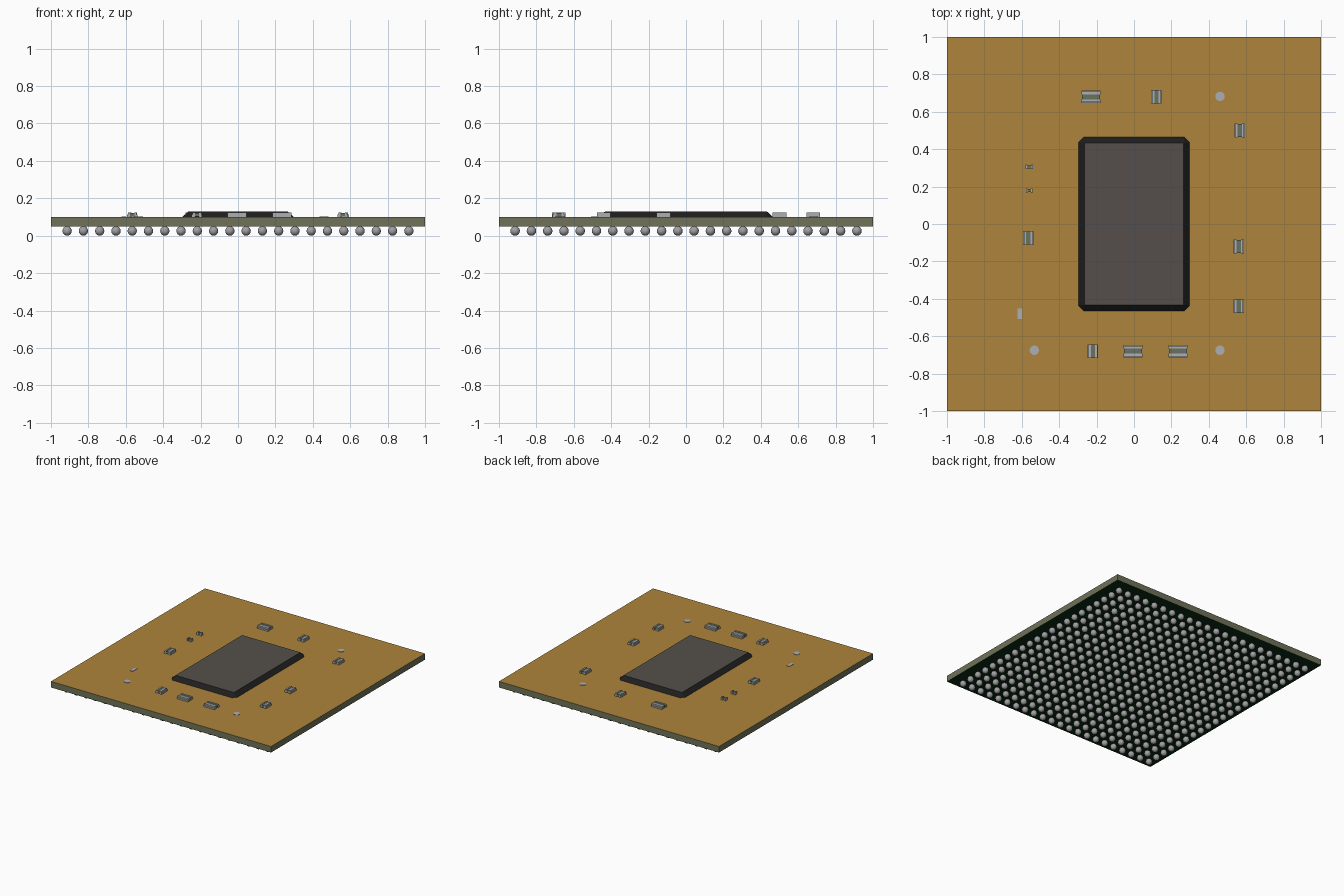
import bpy, bmesh
from mathutils import Matrix

if "Cube" in bpy.data.objects:
    bpy.data.objects.remove(bpy.data.objects["Cube"], do_unlink=True)


def material(name, rgb):
    m = bpy.data.materials.new(name)
    m.use_nodes = True
    m.diffuse_color = (*rgb, 1)
    m.node_tree.nodes["Principled BSDF"].inputs["Base Color"].default_value = (*rgb, 1)
    return m


AMBER = material("amber top", (0.43, 0.235, 0.045))
OLIVE = material("olive edge", (0.16, 0.17, 0.1))
GREEN = material("dark green underside", (0.003, 0.025, 0.006))
SOLDER = material("solder grey", (0.36, 0.35, 0.37))
BLACK = material("black casing", (0.013, 0.013, 0.013))
DIE = material("warm grey die", (0.09, 0.078, 0.07))
SILVER = material("silver contact", (0.42, 0.43, 0.45))
CERAMIC = material("grey green ceramic", (0.14, 0.17, 0.12))

TOP = 0.10     # top of the board
BOTTOM = 0.05  # underside of the board


def finish(name, bm, *mats):
    mesh = bpy.data.meshes.new(name)
    bmesh.ops.recalc_face_normals(bm, faces=bm.faces)
    bm.to_mesh(mesh)
    bm.free()
    for m in mats:
        mesh.materials.append(m)
    obj = bpy.data.objects.new(name, mesh)
    bpy.context.collection.objects.link(obj)
    return obj


def add_box(bm, centre, size, index=0):
    mat = Matrix.Translation(centre) @ Matrix.Diagonal((*size, 1))
    verts = bmesh.ops.create_cube(bm, size=1, matrix=mat)["verts"]
    for f in {f for v in verts for f in v.link_faces}:
        f.material_index = index


# Board: amber above, olive round the edge, dark green below
bm = bmesh.new()
add_box(bm, (0, 0, (TOP + BOTTOM) / 2), (2, 2, TOP - BOTTOM), 1)
bm.normal_update()
for f in bm.faces:
    if f.normal.z > 0.5:
        f.material_index = 0
    elif f.normal.z < -0.5:
        f.material_index = 2
finish("board", bm, AMBER, OLIVE, GREEN)

# Solder balls: one corner ball repeated into a full square grid under the board
COUNT, PITCH, RADIUS = 22, 0.087, 0.0255
corner = -(COUNT - 1) / 2 * PITCH
bm = bmesh.new()
bmesh.ops.create_uvsphere(bm, u_segments=14, v_segments=8, radius=RADIUS)
for f in bm.faces:
    f.smooth = True
balls = finish("solder_balls", bm, SOLDER)
balls.location = (corner, corner, RADIUS)
for name, step in (("columns", (PITCH, 0, 0)), ("rows", (0, PITCH, 0))):
    array = balls.modifiers.new(name, "ARRAY")
    array.count = COUNT
    array.use_relative_offset = False
    array.use_constant_offset = True
    array.constant_offset_displace = step

# Chip casing: cut-cornered base sloping in to a rectangular grey top
bm = bmesh.new()
for sx in (-1, 1):
    for sy in (-1, 1):
        bm.verts.new((sx * 0.298, sy * 0.435, TOP))
        bm.verts.new((sx * 0.27, sy * 0.465, TOP))
        bm.verts.new((sx * 0.265, sy * 0.432, 0.13))
bmesh.ops.convex_hull(bm, input=bm.verts[:])
bm.normal_update()
for f in bm.faces:
    f.material_index = int(f.normal.z > 0.95)
finish("chip", bm, BLACK, DIE)


def capacitor(name, x, y, across, along, turned=False):
    """Ceramic block with a stepped contact down each side; across spans the contacts."""
    bm = bmesh.new()
    add_box(bm, (0, 0, 0.0115), (across * 0.62, along * 0.96, 0.019))
    for s in (-1, 1):
        add_box(bm, (s * across * 0.46, 0, 0.006), (across * 0.08, along, 0.012), 1)
        add_box(bm, (s * across * 0.31, 0, 0.012), (across * 0.22, along, 0.024), 1)
    obj = finish(name, bm, CERAMIC, SILVER)
    obj.location = (x, y, TOP)
    if turned:
        obj.rotation_euler.z = 1.5707963


# Upright capacitors around the chip
for n, (x, y) in enumerate([(0.12, 0.68), (0.565, 0.5), (0.56, -0.12), (0.56, -0.44),
                            (-0.22, -0.68), (-0.565, -0.075)]):
    capacitor(f"capacitor_{n + 1}", x, y, 0.056, 0.074)

# Wide capacitors with contacts front and back
for n, (x, y) in enumerate([(-0.23, 0.68), (-0.005, -0.68), (0.235, -0.68)]):
    capacitor(f"wide_capacitor_{n + 1}", x, y, 0.066, 0.1, True)

# Two tiny resistors: ceramic waist between two contacts
for n, (y, length) in enumerate([(0.306, 0.042), (0.178, 0.036)]):
    bm = bmesh.new()
    add_box(bm, (-0.56, y, TOP + 0.011), (length * 0.6, 0.016, 0.018))
    for s in (-1, 1):
        add_box(bm, (-0.56 + s * length * 0.38, y, TOP + 0.012),
                (length * 0.24, 0.024, 0.024), 1)
    finish(f"resistor_{n + 1}", bm, CERAMIC, SILVER)

# Flat marks on the board: three round, one oblong
for n, (x, y) in enumerate([(0.46, 0.682), (0.46, -0.675), (-0.533, -0.675)]):
    bm = bmesh.new()
    bmesh.ops.create_cone(bm, cap_ends=True, segments=24, radius1=0.025, radius2=0.025,
                          depth=0.003, matrix=Matrix.Translation((x, y, TOP + 0.0015)))
    finish(f"round_mark_{n + 1}", bm, SILVER)
bm = bmesh.new()
add_box(bm, (-0.612, -0.48, TOP + 0.0015), (0.024, 0.058, 0.003))
finish("oblong_mark", bm, SILVER)
